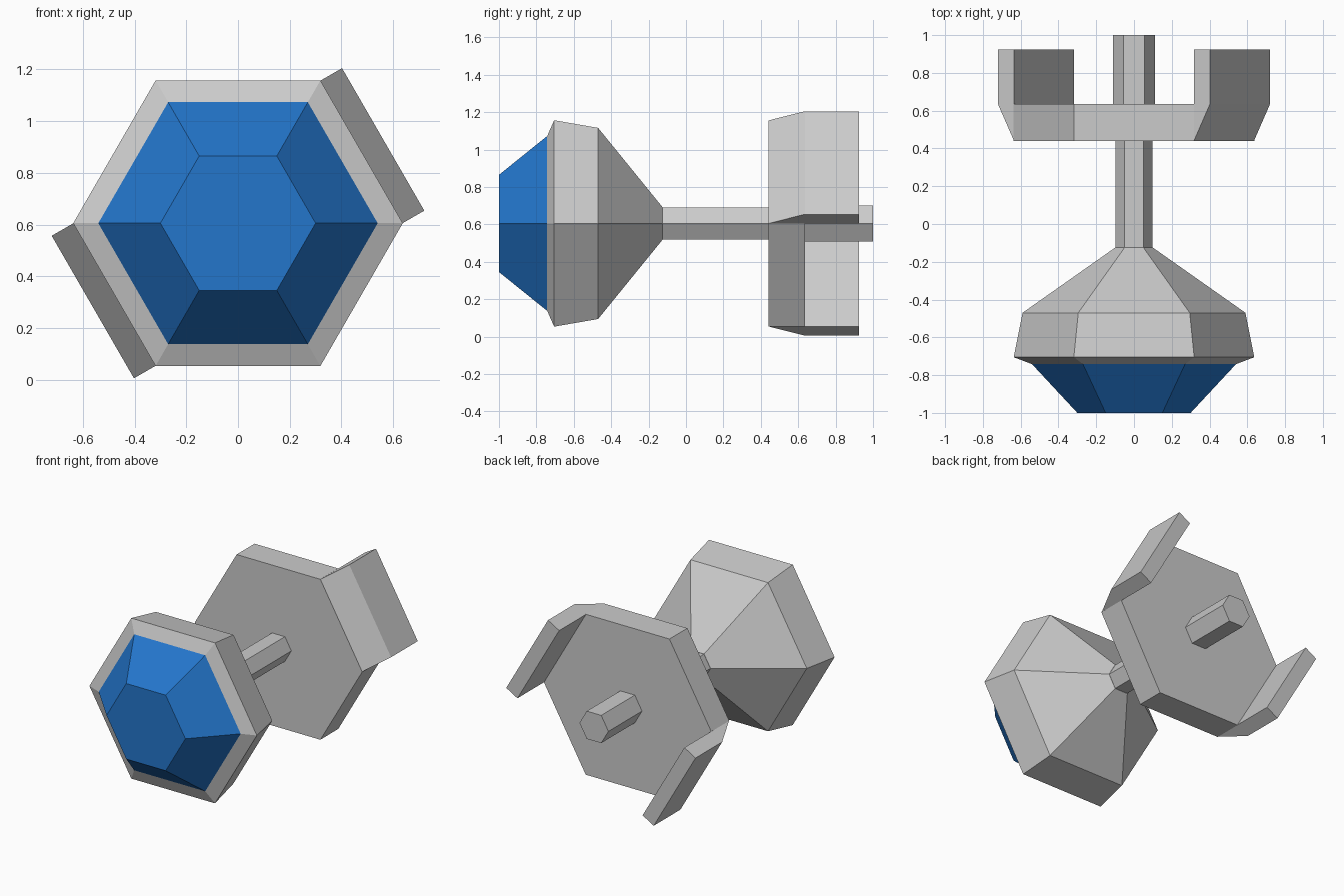
import bpy
import bmesh
from math import cos, sin, pi, radians

CENTRE_Z = 0.605

cube = bpy.data.objects.get("Cube")
if cube:
    bpy.data.objects.remove(cube, do_unlink=True)


def make_material(name, colour):
    mat = bpy.data.materials.new(name)
    mat.use_nodes = True
    mat.diffuse_color = (*colour, 1)
    mat.node_tree.nodes["Principled BSDF"].inputs["Base Color"].default_value = (*colour, 1)
    return mat


grey = make_material("light grey", (0.6, 0.6, 0.6))
blue = make_material("lens blue", (0.017, 0.18, 0.6))


def loft(name, rings, material):
    """Join closed rings of points with quads and cap both ends."""
    bm = bmesh.new()
    loops = [[bm.verts.new(p) for p in ring] for ring in rings]
    for a, b in zip(loops, loops[1:]):
        for i in range(len(a)):
            j = (i + 1) % len(a)
            bm.faces.new((a[i], a[j], b[j], b[i]))
    bm.faces.new(loops[0])
    bm.faces.new(loops[-1])
    bmesh.ops.recalc_face_normals(bm, faces=bm.faces)
    mesh = bpy.data.meshes.new(name)
    bm.to_mesh(mesh)
    bm.free()
    mesh.materials.append(material)
    obj = bpy.data.objects.new(name, mesh)
    bpy.context.collection.objects.link(obj)
    return obj


def hexagon(y, radius):
    return [(radius * cos(i * pi / 3), y, CENTRE_Z + radius * sin(i * pi / 3))
            for i in range(6)]


def hex_body(name, profile, material=grey):
    return loft(name, [hexagon(y, r) for y, r in profile], material)


# Faceted head with a blue lens in front
head = hex_body("head", [(-1, 0.30), (-0.742, 0.54), (-0.705, 0.637),
                         (-0.47, 0.59), (-0.125, 0.10)])
head.data.materials.append(blue)
for face in head.data.polygons:
    if face.center.y < -0.8:
        face.material_index = 1

# Rods and base plate
hex_body("connecting_rod", [(-0.125, 0.098), (0.44, 0.098)])
hex_body("base_plate", [(0.44, 0.637), (0.635, 0.637)])
hex_body("rear_rod", [(0.635, 0.11), (1.0, 0.11)])

# Two opposite fins, each running along one edge of the plate
INNER, OUTER, HALF = 0.55, 0.648, 0.318
FIN_PROFILE = [(INNER, 0.44), (OUTER, 0.635), (OUTER, 0.925), (INNER, 0.925),
               (INNER, 0.635)]


def fin(name, angle):
    c, s = cos(angle), sin(angle)
    rings = [[(d * c - t * s, y, CENTRE_Z + d * s + t * c) for d, y in FIN_PROFILE]
             for t in (-HALF, HALF)]
    loft(name, rings, grey)


fin("left_upper_fin", radians(30))
fin("right_lower_fin", radians(210))
